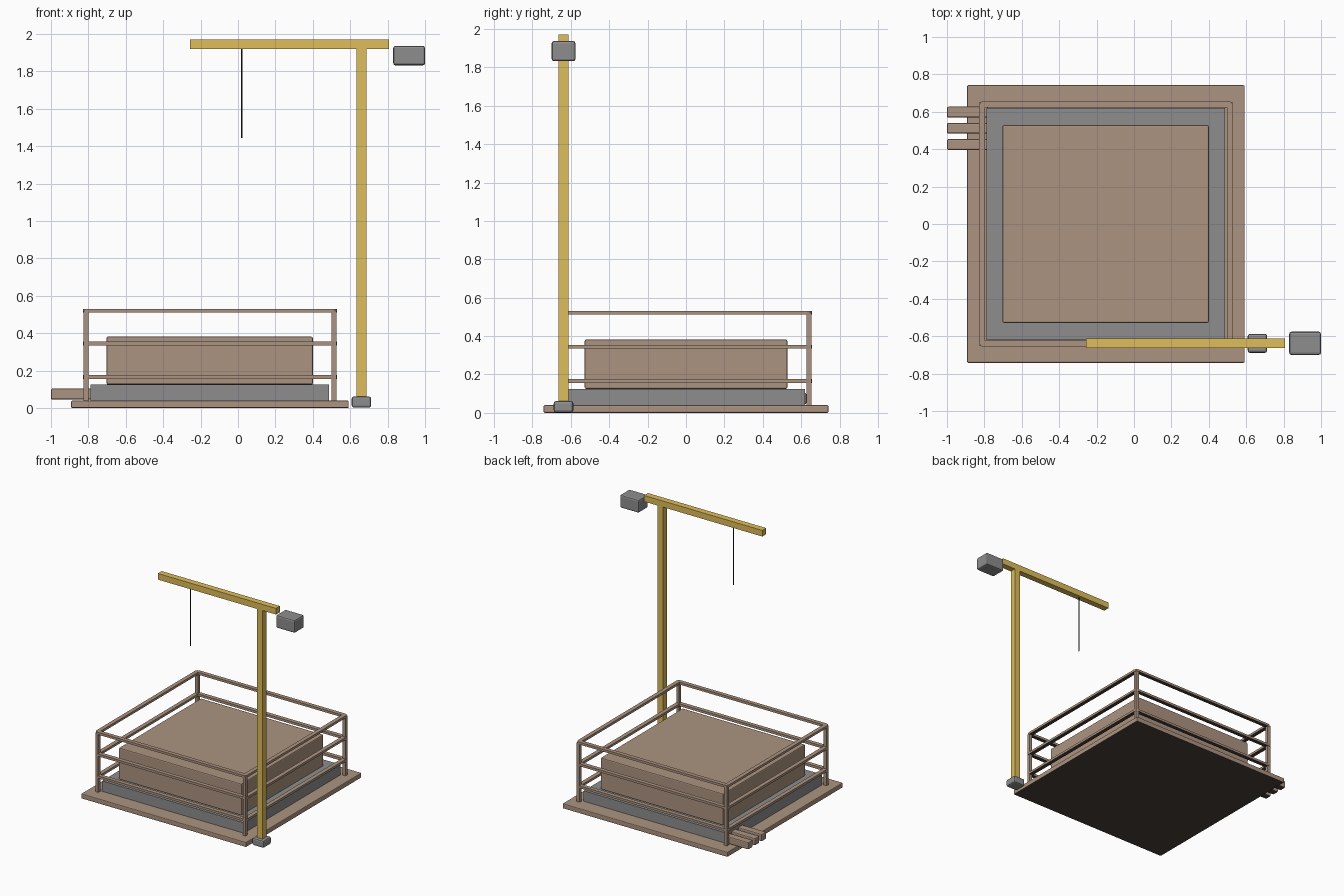
import bpy, bmesh
from math import sin, cos, pi
from mathutils import Vector

if "Cube" in bpy.data.objects:
    bpy.data.objects.remove(bpy.data.objects["Cube"])


def material(name, rgb):
    m = bpy.data.materials.new(name)
    m.diffuse_color = (*rgb, 1)
    m.use_nodes = True
    m.node_tree.nodes["Principled BSDF"].inputs["Base Color"].default_value = m.diffuse_color
    return m


BROWN = material("warm_brown", (0.41, 0.295, 0.215))
DARK = material("dark_brown_underside", (0.065, 0.053, 0.043))
GREY = material("mid_grey", (0.27, 0.27, 0.27))
YELLOW = material("crane_yellow", (0.73, 0.51, 0.10))
BLACK = material("cable_black", (0.025, 0.025, 0.025))


def finish(name, bm, mat, under=None):
    """Make the object; faces pointing down may get a second colour."""
    bm.normal_update()
    me = bpy.data.meshes.new(name)
    me.materials.append(mat)
    if under:
        me.materials.append(under)
        for f in bm.faces:
            f.material_index = 1 if f.normal.z < -0.9 else 0
    bm.to_mesh(me)
    bm.free()
    ob = bpy.data.objects.new(name, me)
    bpy.context.collection.objects.link(ob)
    return ob


def box(name, x, y, z, mat, bevel=0, under=None):
    """Box from (min, max) ranges with optional softened edges."""
    bm = bmesh.new()
    bmesh.ops.create_cube(bm, size=1)
    for v in bm.verts:
        v.co = Vector([r[0] if c < 0 else r[1] for c, r in zip(v.co, (x, y, z))])
    if bevel:
        bmesh.ops.bevel(bm, geom=bm.edges[:], offset=bevel, segments=2,
                        profile=0.5, affect='EDGES')
    return finish(name, bm, mat, under)


# platform, plinth and the large block
box("base_plate", (-0.892, 0.592), (-0.742, 0.742), (0, 0.04), BROWN, 0.006, DARK)
box("plinth", (-0.788, 0.486), (-0.62, 0.62), (0.04, 0.125), GREY)
box("main_block", (-0.703, 0.4), (-0.528, 0.528), (0.125, 0.382), BROWN, 0.008, DARK)

# three pipes leaving at the back left
for i, y in enumerate((0.425, 0.512, 0.598)):
    box(f"outlet_bar_{i + 1}", (-1.0, -0.78), (y - 0.029, y + 0.029),
        (0.045, 0.104), BROWN, 0.008, DARK)

# guard rail posts
X0, X1, Y = -0.813, 0.513, 0.64
P = 0.013
for xn, x in (("left", X0), ("right", X1)):
    for yn, y in (("front", -Y), ("back", Y)):
        box(f"post_{yn}_{xn}", (x - P, x + P), (y - P, y + P), (0.04, 0.52), BROWN)


def rail_loop(name, z, w=0.0165, h=0.0095, radius=0.025, steps=3):
    """Closed rectangular rail with rounded outer corners."""
    bm = bmesh.new()
    corners = [(X0, -Y, -1, -1), (X1, -Y, 1, -1), (X1, Y, 1, 1), (X0, Y, -1, 1)]
    outer, inner = [], []
    for k, (x, y, sx, sy) in enumerate(corners):
        for i in range(steps + 1):
            a = pi + (k + i / steps) * pi / 2
            outer.append((x + sx * (w - radius) + radius * cos(a),
                          y + sy * (w - radius) + radius * sin(a)))
            inner.append((x - sx * w, y - sy * w))
    rings = [[bm.verts.new((x, y, zz)) for x, y in ring]
             for ring, zz in ((outer, z - h), (outer, z + h), (inner, z + h), (inner, z - h))]
    n = len(outer)
    for k in range(4):
        r, s = rings[k], rings[(k + 1) % 4]
        for i in range(n):
            j = (i + 1) % n
            bm.faces.new((r[i], r[j], s[j], s[i]))
    bmesh.ops.remove_doubles(bm, verts=bm.verts[:], dist=1e-5)
    bmesh.ops.recalc_face_normals(bm, faces=bm.faces[:])
    finish(name, bm, BROWN, DARK)


for n, z in (("lower", 0.166), ("middle", 0.345), ("top", 0.521)):
    rail_loop(f"{n}_rail", z)

# crane: foot, mast, jib, counterweight
CY = -0.638
box("crane_foot", (0.608, 0.712), (CY - 0.051, CY + 0.051), (0.002, 0.062), GREY, 0.012)
box("crane_mast", (0.634, 0.686), (CY - 0.025, CY + 0.025), (0.06, 1.92), YELLOW)
box("crane_jib", (-0.257, 0.806), (CY - 0.025, CY + 0.025), (1.92, 1.97), YELLOW)
box("counterweight", (0.83, 1.0), (CY - 0.062, CY + 0.062), (1.832, 1.937), GREY, 0.012)

# hoist cable
bm = bmesh.new()
bmesh.ops.create_cone(bm, cap_ends=True, segments=12, radius1=0.004, radius2=0.004, depth=0.475)
bmesh.ops.translate(bm, verts=bm.verts[:], vec=(0.021, CY, 1.6825))
finish("hoist_cable", bm, BLACK)
